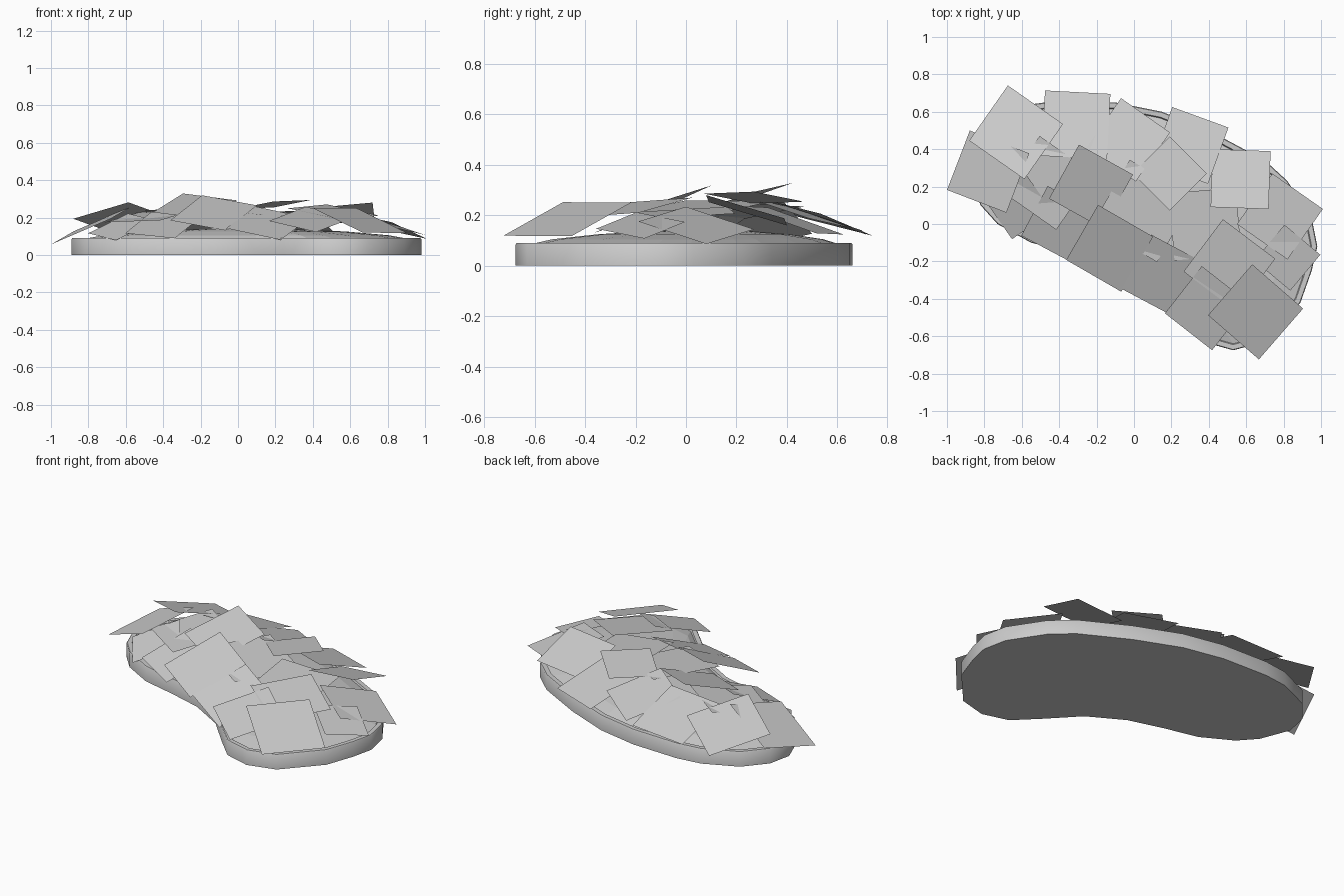
import bpy, math
from mathutils import Vector

if "Cube" in bpy.data.objects:
    bpy.data.objects.remove(bpy.data.objects["Cube"])

CENTRE = Vector((0.04, 0.09))

# kidney-shaped plan outline, counter-clockwise
OUTLINE = [(-0.89, 0.28), (-0.82, 0.1), (-0.73, 0.0), (-0.55, -0.1), (-0.34, -0.15),
           (-0.13, -0.21), (0.08, -0.33), (0.24, -0.5), (0.37, -0.63), (0.53, -0.675),
           (0.7, -0.63), (0.89, -0.42), (0.95, -0.25), (0.98, -0.12), (0.95, 0.03),
           (0.82, 0.23), (0.7, 0.34), (0.42, 0.49), (0.15, 0.6), (-0.1, 0.65),
           (-0.4, 0.66), (-0.55, 0.64), (-0.75, 0.55), (-0.86, 0.42)]


def make(name, verts, faces):
    mesh = bpy.data.meshes.new(name)
    mesh.from_pydata(verts, [], faces)
    mesh.update()
    ob = bpy.data.objects.new(name, mesh)
    bpy.context.collection.objects.link(ob)
    return ob


def ring(inset, z):
    # outline moved inwards by a fixed distance
    n = len(OUTLINE)
    out = []
    for i in range(n):
        p = Vector(OUTLINE[i])
        t = (Vector(OUTLINE[(i + 1) % n]) - Vector(OUTLINE[i - 1])).normalized()
        q = p + Vector((-t.y, t.x)) * inset
        out.append((q.x, q.y, z))
    return out


def scaled(base, s, z):
    return [(CENTRE.x + (x - CENTRE.x) * s, CENTRE.y + (y - CENTRE.y) * s, z) for x, y, _ in base]


def loft(name, rings, cap_start, cap_end):
    n = len(OUTLINE)
    verts = [v for r in rings for v in r]
    faces = []
    for k in range(len(rings) - 1):
        for i in range(n):
            j = (i + 1) % n
            faces.append((k * n + i, k * n + j, (k + 1) * n + j, (k + 1) * n + i))
    if cap_start:
        faces.append(tuple(reversed(range(n))))
    if cap_end:
        faces.append(tuple(range((len(rings) - 1) * n, len(rings) * n)))
    return make(name, verts, faces)


# curb with a stepped rim
curb = loft("curb", [ring(0, 0), ring(0, 0.085), ring(0.004, 0.09),
                     ring(0.03, 0.09), ring(0.035, 0.08)], True, False)
bpy.ops.object.select_all(action='DESELECT')
curb.select_set(True)
bpy.context.view_layer.objects.active = curb
bpy.ops.object.shade_smooth_by_angle(angle=math.radians(40))

# low soil mound inside the curb
edge = ring(0.035, 0.08)
loft("soil_mound", [edge, scaled(edge, 0.85, 0.105), scaled(edge, 0.6, 0.125),
                    scaled(edge, 0.3, 0.138)], False, True)

# flat foliage cards: x, y, z, angle, slope x, slope y, size
CARDS = [
    (-.63, .49, .20, -35, .08, -.31, .36), (-.31, .53, .19, -3, .03, -.33, .35),
    (-.78, .28, .16, -21, .45, .05, .34), (-.62, .10, .15, 35, .25, .35, .26),
    (-.23, .20, .26, -29, .05, .32, .33), (-.13, -.13, .225, -30, .06, .42, .34),
    (.16, -.28, .17, -28, .0, .40, .33), (.39, -.45, .19, -38, .0, .30, .32),
    (.65, -.47, .185, -41, -.28, .24, .36), (.51, -.22, .23, -37, -.1, .15, .35),
    (.82, -.18, .16, -40, -.3, .05, .25), (.78, .04, .16, -35, -.3, -.12, .33),
    (.57, .24, .22, -2, .08, -.30, .31), (.19, .27, .27, -45, .12, -.08, .28),
    (-.03, .45, .21, -35, -.05, -.3, .32), (.30, .42, .18, -20, -.1, -.32, .32),
    (.05, .07, .235, -30, -.1, .05, .40), (.38, .0, .21, 5, -.08, .05, .36),
    (-.46, .22, .21, -35, .12, .12, .36), (-.40, .0, .16, -28, .1, .38, .30),
]
verts, faces = [], []
for x, y, z, ang, gx, gy, size in CARDS:
    a, h = math.radians(ang), size / 2
    start = len(verts)
    for u, v in ((-h, -h), (h, -h), (h, h), (-h, h)):
        dx = u * math.cos(a) - v * math.sin(a)
        dy = u * math.sin(a) + v * math.cos(a)
        verts.append((x + dx, y + dy, z + gx * dx + gy * dy))
    faces.append(tuple(range(start, start + 4)))
make("foliage_cards", verts, faces)
